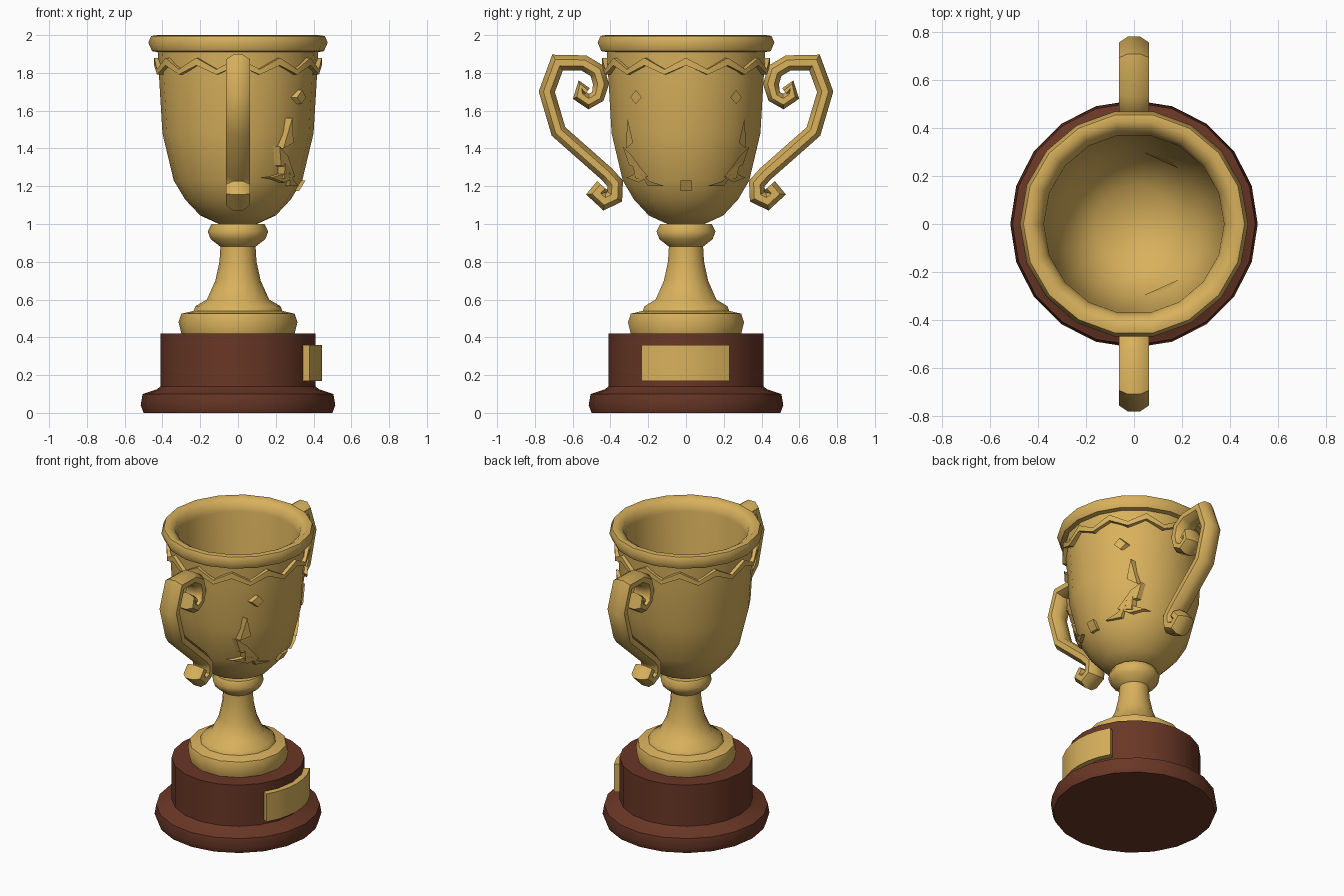
import bpy, bmesh, math
from mathutils import Vector

if "Cube" in bpy.data.objects:
    bpy.data.objects.remove(bpy.data.objects["Cube"])


def material(name, rgb):
    m = bpy.data.materials.new(name)
    m.diffuse_color = (*rgb, 1)
    m.use_nodes = True
    m.node_tree.nodes["Principled BSDF"].inputs["Base Color"].default_value = m.diffuse_color
    return m


GOLD = material("gold", (0.69, 0.44, 0.107))
WOOD = material("dark_wood", (0.141, 0.038, 0.019))


def finish(name, bm, mat, angle=50):
    bmesh.ops.remove_doubles(bm, verts=bm.verts, dist=1e-5)
    bmesh.ops.recalc_face_normals(bm, faces=bm.faces)
    me = bpy.data.meshes.new(name)
    bm.to_mesh(me)
    bm.free()
    me.materials.append(mat)
    ob = bpy.data.objects.new(name, me)
    bpy.context.collection.objects.link(ob)
    bpy.ops.object.select_all(action='DESELECT')
    ob.select_set(True)
    bpy.context.view_layer.objects.active = ob
    if angle:
        bpy.ops.object.shade_smooth_by_angle(angle=math.radians(angle))
    return ob


def skin(bm, rings, closed=False):
    """Bridge successive closed rings of points, capping the ends."""
    vs = [[bm.verts.new(p) for p in r] for r in rings]
    n = len(vs[0])
    for i in range(len(vs) if closed else len(vs) - 1):
        a, b = vs[i], vs[(i + 1) % len(vs)]
        for j in range(n):
            k = (j + 1) % n
            bm.faces.new((a[j], a[k], b[k], b[j]))
    if not closed:
        bm.faces.new(vs[0])
        bm.faces.new(vs[-1])


def lathe(name, profile, mat, sides, angle=50):
    bm = bmesh.new()
    skin(bm, [[(r * math.cos(2 * math.pi * i / sides),
                r * math.sin(2 * math.pi * i / sides), z)
               for i in range(sides)] for r, z in profile])
    return finish(name, bm, mat, angle)


# Wooden plinth
lathe("plinth", [(0.50, 0), (0.515, 0.04), (0.505, 0.10), (0.43, 0.125),
                 (0.41, 0.14), (0.41, 0.42)], WOOD, 20)

# Stem with foot disc and collar
lathe("stem", [(0.30, 0.42), (0.315, 0.48), (0.30, 0.525), (0.235, 0.54),
               (0.225, 0.565), (0.165, 0.60), (0.12, 0.70), (0.098, 0.80),
               (0.093, 0.88), (0.145, 0.92), (0.16, 0.96), (0.14, 1.0)], GOLD, 14)

# Hollow bowl with rolled rim
OUTER = [(0.10, 1.0), (0.20, 1.045), (0.28, 1.13), (0.34, 1.23), (0.40, 1.48),
         (0.418, 1.78), (0.425, 1.91)]
lathe("bowl", OUTER + [(0.455, 1.915), (0.475, 1.96), (0.46, 1.995), (0.43, 2.0),
                       (0.39, 1.975), (0.375, 1.92), (0.365, 1.5), (0.30, 1.24),
                       (0.16, 1.08)], GOLD, 18)


def bowl_radius(z):
    for (r0, z0), (r1, z1) in zip(OUTER, OUTER[1:]):
        if z <= z1:
            return r0 + (r1 - r0) * (z - z0) / (z1 - z0)
    return OUTER[-1][0]


# Zigzag band below the rim
bm = bmesh.new()
rings = []
for i in range(24):
    a = 2 * math.pi * i / 24
    z = 1.86 if i % 2 == 0 else 1.805
    h = 0.02 if i % 2 == 0 else 0.014
    rings.append([(r * math.cos(a), r * math.sin(a), z + d) for r, d in
                  ((0.40, -h), (0.444, -h), (0.444, h), (0.40, h))])
skin(bm, rings, closed=True)
finish("zigzag_band", bm, GOLD, 30)

# Scrolled handles: elliptical tube swept along a path in the y-z plane
PATH = [(0.525, 1.70), (0.557, 1.73), (0.562, 1.68), (0.515, 1.648), (0.467, 1.675),
        (0.45, 1.74), (0.47, 1.81), (0.54, 1.852), (0.68, 1.855), (0.737, 1.70),
        (0.675, 1.49), (0.42, 1.265), (0.375, 1.215), (0.378, 1.145), (0.43, 1.12),
        (0.475, 1.16), (0.44, 1.20)]


def handle(name, side):
    pts = [Vector(p) for p in PATH]
    bm = bmesh.new()
    rings = []
    for i, p in enumerate(pts):
        d0 = (p - pts[max(i - 1, 0)]).normalized()
        d1 = (pts[min(i + 1, len(pts) - 1)] - p).normalized()
        t = (d0 + d1).normalized()
        n = Vector((-t.y, t.x))
        edge = d0 if d0.length else d1
        miter = 1 / max(0.75, abs(t.dot(edge)))
        thick = (0.025 if i in (0, 1) else 0.036 if i < 5 else 0.042) * miter
        ring = []
        for k in range(8):
            a = 2 * math.pi * (k + 0.5) / 8
            q = p + n * (thick * 1.05 * math.sin(a))
            ring.append((0.068 * math.cos(a), side * q.x, q.y))
        rings.append(ring)
    skin(bm, rings)
    finish(name, bm, GOLD, 50)


handle("back_handle", 1)
handle("front_handle", -1)


# Raised ornaments laid onto the +x side of the bowl, outlined in (y, z)
def ornament(name, outline, side):
    bm = bmesh.new()

    def on_bowl(y, z, lift):
        r = bowl_radius(z) + lift
        return (math.sqrt(max(r * r - y * y, 0)), y * side, z)
    skin(bm, [[on_bowl(y, z, lift) for y, z in outline] for lift in (-0.03, 0.018)])
    finish(name, bm, GOLD, 0)


LEAVES = [[(0.31, 1.56), (0.318, 1.40), (0.28, 1.43)],
          [(0.335, 1.41), (0.30, 1.31), (0.235, 1.29), (0.285, 1.36)],
          [(0.285, 1.32), (0.265, 1.24), (0.20, 1.25), (0.235, 1.29)],
          [(0.315, 1.245), (0.25, 1.22), (0.21, 1.245), (0.26, 1.27)],
          [(0.245, 1.27), (0.20, 1.20), (0.11, 1.20), (0.19, 1.225)]]
for side, label in ((1, "back"), (-1, "front")):
    for i, leaf in enumerate(LEAVES):
        ornament(f"{label}_laurel_leaf_{i + 1}", leaf, side)
    ornament(f"{label}_diamond", [(0.265, 1.71), (0.295, 1.67),
                                  (0.265, 1.635), (0.235, 1.67)], side)
ornament("centre_square", [(-0.03, 1.175), (0.03, 1.175), (0.03, 1.23), (-0.03, 1.23)], 1)

# Curved plaque on the +x side of the plinth
bm = bmesh.new()
rings = []
for i in range(7):
    y = -0.235 + 0.465 * i / 6
    a = math.asin(y / 0.445)
    rings.append([(r * math.cos(a), r * math.sin(a), z) for r, z in
                  ((0.38, 0.17), (0.445, 0.17), (0.445, 0.36), (0.38, 0.36))])
skin(bm, rings)
finish("plaque", bm, GOLD, 40)
